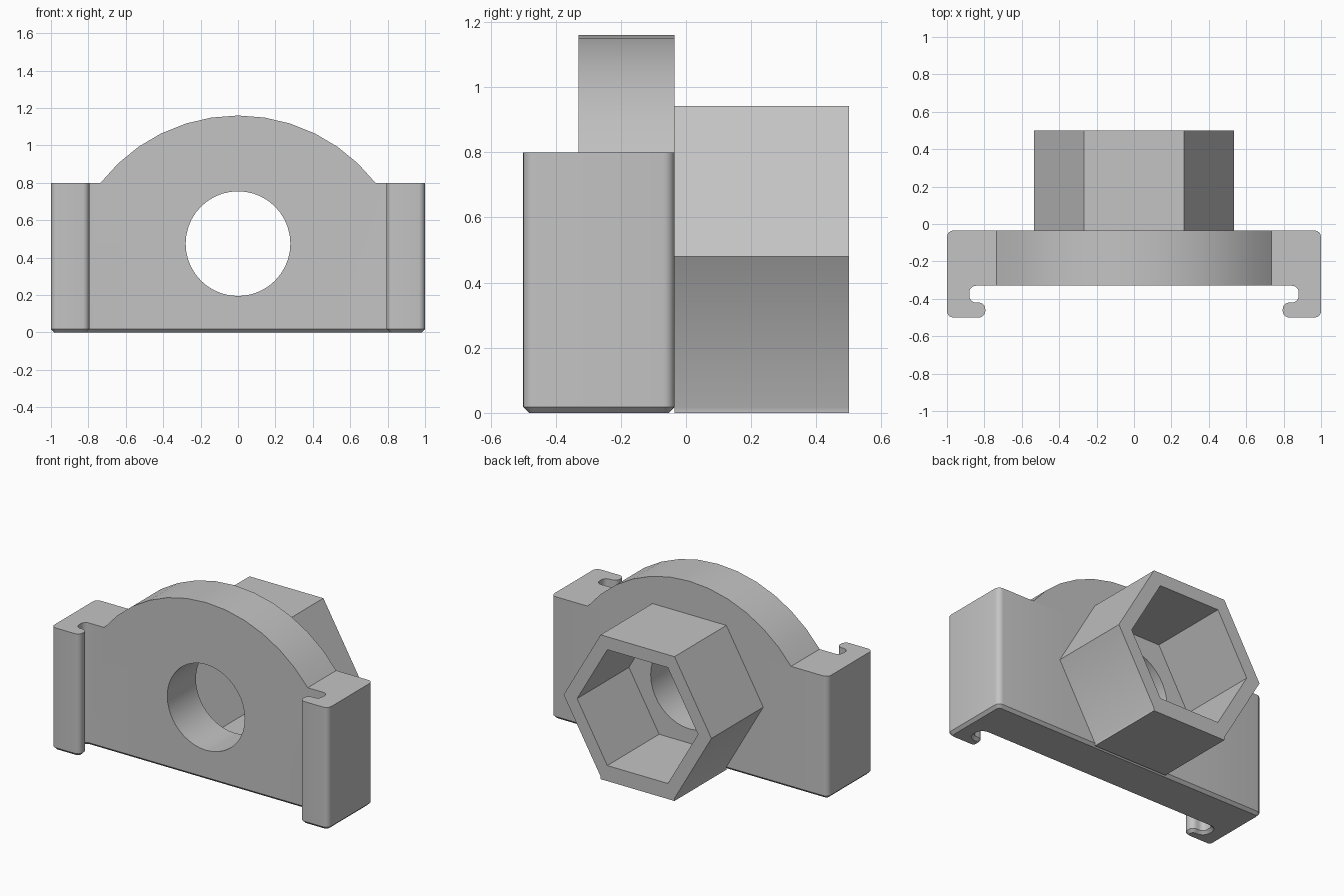
import bpy, bmesh, math
from mathutils import Vector

if "Cube" in bpy.data.objects:
    bpy.data.objects.remove(bpy.data.objects["Cube"])

grey = bpy.data.materials.new("light grey plastic")
grey.use_nodes = True
colour = (0.55, 0.55, 0.55, 1)
grey.diffuse_color = colour
grey.node_tree.nodes["Principled BSDF"].inputs["Base Color"].default_value = colour

BACK, FRONT, HOLE_Z, HEX_Z, HEX_R = -0.035, -0.33, 0.475, 0.48, 0.534
STEPS = 5


def prism(name, points, offset):
    """Extrude a flat outline along the offset vector."""
    bm = bmesh.new()
    face = bm.faces.new([bm.verts.new(p) for p in points])
    new = bmesh.ops.extrude_face_region(bm, geom=[face])["geom"]
    bmesh.ops.translate(bm, vec=offset, verts=[v for v in new if isinstance(v, bmesh.types.BMVert)])
    bmesh.ops.recalc_face_normals(bm, faces=bm.faces)
    mesh = bpy.data.meshes.new(name)
    bm.to_mesh(mesh)
    bm.free()
    mesh.materials.append(grey)
    obj = bpy.data.objects.new(name, mesh)
    bpy.context.collection.objects.link(obj)
    return obj


def rounded(corners):
    """Turn (x, y, radius) corners into a 2D outline with round fillets."""
    out = []
    for i, (x, y, r) in enumerate(corners):
        p = Vector((x, y))
        if r == 0 or i in (0, len(corners) - 1):
            out.append(p)
            continue
        a = (Vector(corners[i - 1][:2]) - p).normalized() * r
        b = (Vector(corners[i + 1][:2]) - p).normalized() * r
        for k in range(STEPS + 1):
            t = k / STEPS * math.pi / 2
            out.append(p + a * (1 - math.sin(t)) + b * (1 - math.cos(t)))
    return out


def ring(radius, sides, y, z):
    turn = 2 * math.pi / sides
    return [(radius * math.cos(i * turn), y, z + radius * math.sin(i * turn)) for i in range(sides)]


def combine(obj, other, operation):
    mod = obj.modifiers.new(operation, "BOOLEAN")
    mod.operation, mod.object, mod.solver = operation, other, "EXACT"
    bpy.context.view_layer.objects.active = obj
    bpy.ops.object.modifier_apply(modifier=mod.name)
    bpy.data.objects.remove(other)


# Mounting plate with a hooked rail on each side
half = rounded([(0.5, BACK, 0), (1, BACK, 0.035), (1, -0.5, 0.035), (0.795, -0.5, 0.035),
                (0.795, -0.42, 0.035), (0.88, -0.42, 0.035), (0.88, FRONT, 0.035), (0.5, FRONT, 0)])
outline = half + [Vector((-p.x, p.y)) for p in reversed(half)]
plate = prism("mounting_plate", [(p.x, p.y, 0) for p in outline], (0, 0, 0.8))

# Chamfer around the underside
bm = bmesh.new()
bm.from_mesh(plate.data)
bmesh.ops.bevel(bm, geom=[e for e in bm.edges if all(v.co.z < 0.01 for v in e.verts)],
                offset=0.018, segments=1, affect="EDGES")
bm.to_mesh(plate.data)
bm.free()

# Domed top and round through hole
dome_z, dome_r, end, count = 0.23, 0.93, 0.912, 12
angles = [end - 2 * end * i / count for i in range(count + 1)]
arc = [(dome_r * math.sin(a), FRONT, dome_z + dome_r * math.cos(a)) for a in angles]
x = arc[0][0]
dome = prism("dome", arc + [(-x, FRONT, 0.7), (x, FRONT, 0.7)], (0, BACK - FRONT, 0))
combine(plate, dome, "UNION")
combine(plate, prism("hole_cutter", ring(0.28, 40, -0.6, HOLE_Z), (0, 0.8, 0)), "DIFFERENCE")

# Hexagonal socket at the back, with a thin flat foot
socket = prism("hex_socket", ring(HEX_R, 6, BACK, HEX_Z), (0, 0.5 - BACK, 0))
foot_x = HEX_R / 2
foot = prism("foot", [(sx * foot_x, BACK, z) for sx, z in ((-1, 0), (1, 0), (1, 0.03), (-1, 0.03))],
             (0, 0.5 - BACK, 0))
combine(socket, foot, "UNION")
combine(socket, prism("socket_cutter", ring(0.437, 6, -0.2, HEX_Z), (0, 1, 0)), "DIFFERENCE")

# Smooth the curved walls, keep the corners crisp
for obj in (plate, socket):
    bpy.ops.object.select_all(action="DESELECT")
    obj.select_set(True)
    bpy.context.view_layer.objects.active = obj
    bpy.ops.object.shade_smooth_by_angle(angle=math.radians(30))
